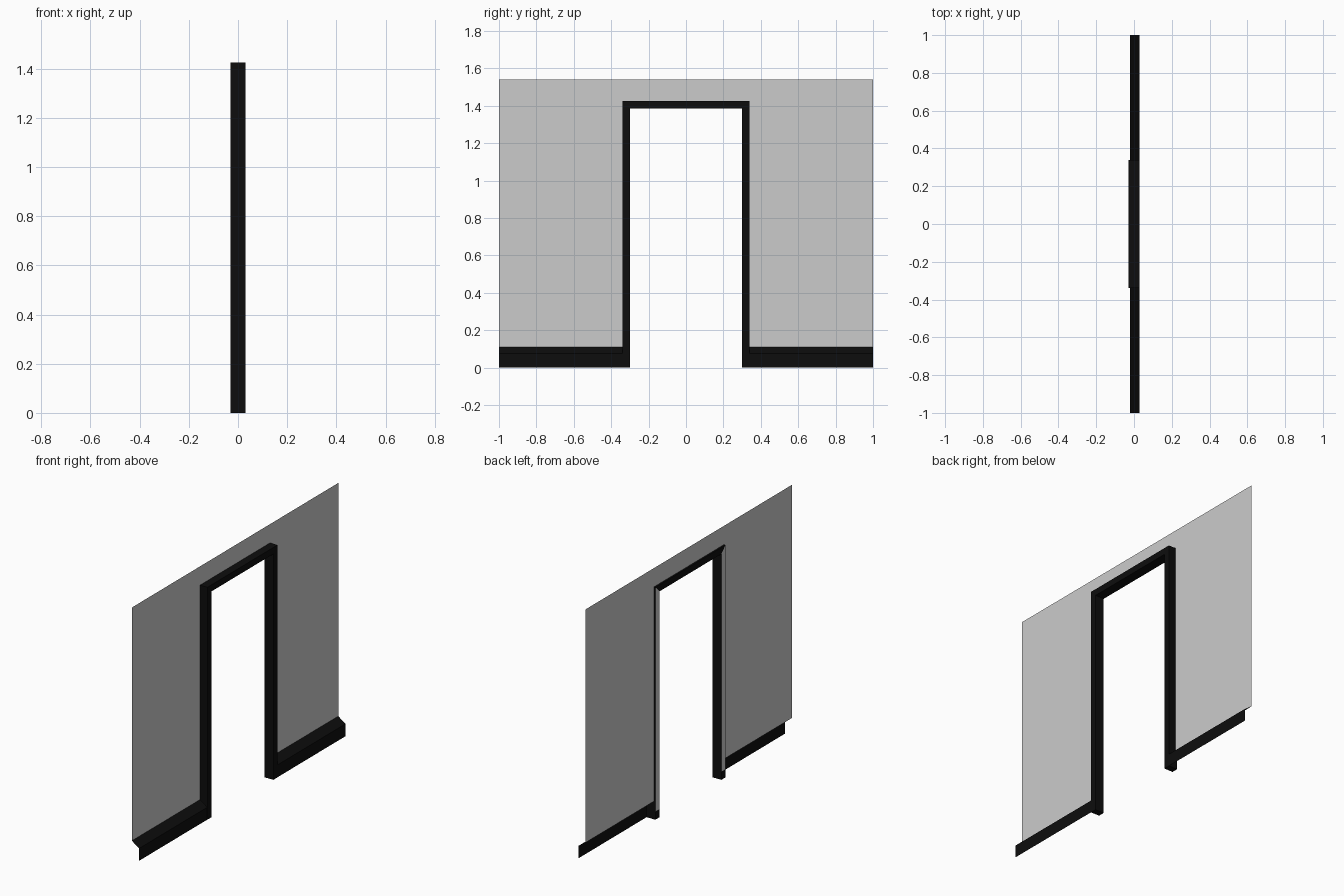
import bpy

if "Cube" in bpy.data.objects:
    bpy.data.objects.remove(bpy.data.objects["Cube"])

black = bpy.data.materials.new("black_paint")
black.diffuse_color = (0.004, 0.004, 0.004, 1)
black.use_nodes = True
black.node_tree.nodes["Principled BSDF"].inputs["Base Color"].default_value = black.diffuse_color

HALF, TOP = 1.0, 1.54            # wall half length and height
DOOR, DOOR_TOP = 0.30, 1.385     # clear opening
CASING = 0.04                    # casing width
WALL_X, FRONT = -0.02, 0.03
BASE_TOP, BASE_FACE = 0.11, 0.076


def make(name, verts, faces, mat=None):
    mesh = bpy.data.meshes.new(name)
    mesh.from_pydata(verts, [], faces)
    mesh.update()
    obj = bpy.data.objects.new(name, mesh)
    bpy.context.collection.objects.link(obj)
    if mat:
        mesh.materials.append(mat)
    return obj


# Wall: one thin sheet around the doorway, edge hidden in the casing
h, ht = DOOR + CASING / 2, DOOR_TOP + CASING / 2
outline = [(-HALF, BASE_TOP), (-h, BASE_TOP), (-h, ht), (h, ht),
           (h, BASE_TOP), (HALF, BASE_TOP), (HALF, TOP), (h, TOP),
           (-h, TOP), (-HALF, TOP)]
make("wall", [(WALL_X, y, z) for y, z in outline],
     [(0, 1, 2, 8, 9), (2, 3, 7, 8), (3, 4, 5, 6, 7)])

# Skirting boards: open profile with a sloped top, one each side
profile = [(FRONT - 0.001, 0), (FRONT - 0.001, BASE_FACE), (WALL_X, BASE_TOP)]
for name, y0, y1 in (("skirting_front", -HALF, -DOOR - 0.001),
                     ("skirting_back", DOOR + 0.001, HALF)):
    verts = [(x, y, z) for y in (y0, y1) for x, z in profile]
    make(name, verts, [(i, i + 3, i + 4, i + 1) for i in (0, 1)], black)

# Door casing: rectangular section swept round the opening with mitred corners
section = [(0, -FRONT), (CASING, -FRONT), (CASING, FRONT), (0, FRONT)]
path = [(-1, 0, 0), (-1, 0.05, 0), (-1, DOOR_TOP, 1),
        (1, DOOR_TOP, 1), (1, 0.05, 0), (1, 0, 0)]
verts = [(x, side * (DOOR + off), z + lift * off)
         for side, z, lift in path for off, x in section]
faces = []
for s in range(len(path) - 1):
    for k in range(4):
        n = (k + 1) % 4
        faces.append((s * 4 + k, s * 4 + n, s * 4 + 4 + n, s * 4 + 4 + k))
faces += [(3, 2, 1, 0), (20, 21, 22, 23)]
casing = make("door_casing", verts, faces, black)

# Back faces of the two uprights stay plain grey
casing.data.materials.append(None)
for s in (1, 3):
    casing.data.polygons[s * 4].material_index = 1
